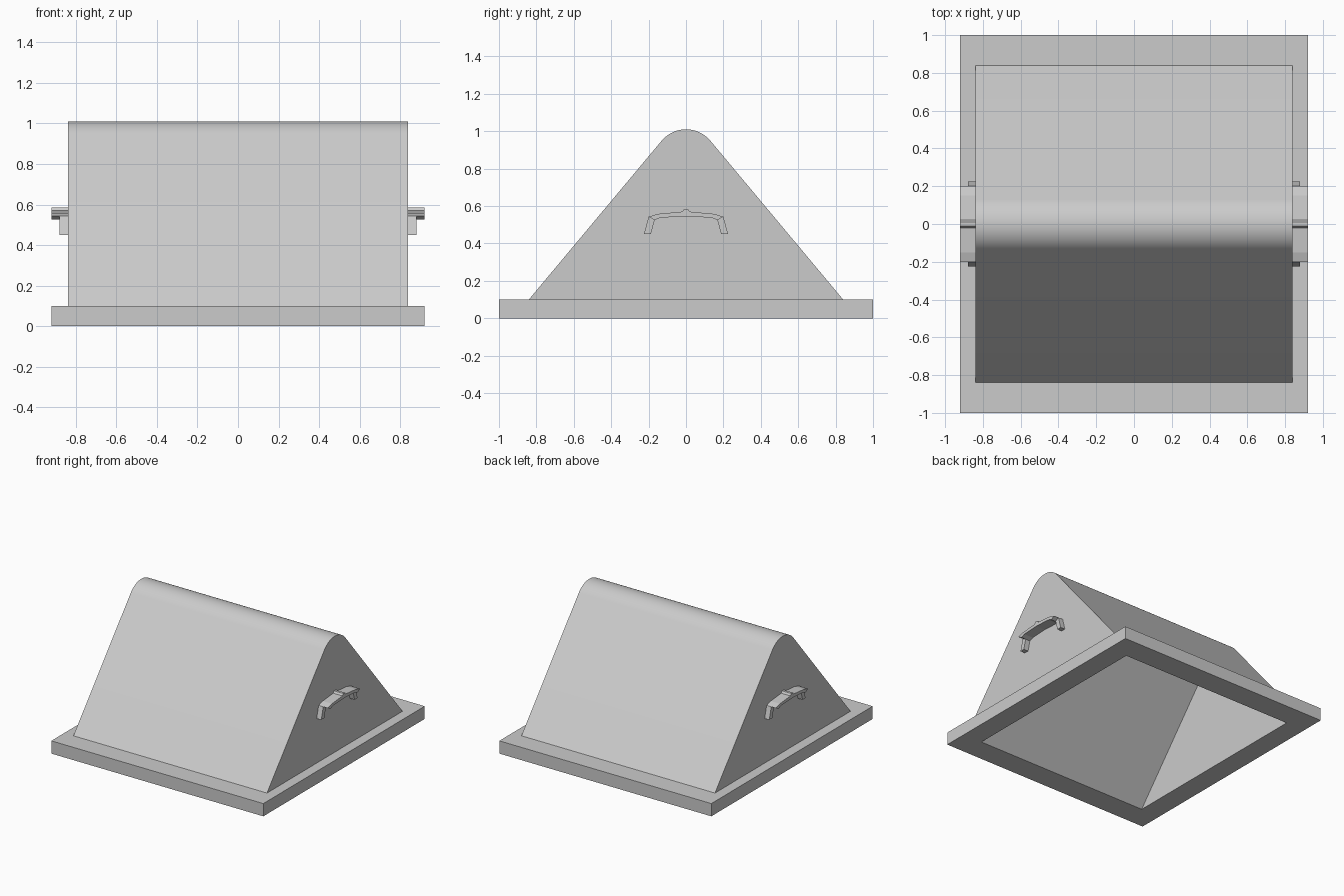
import bpy, bmesh
from math import sin, cos, radians

cube = bpy.data.objects.get("Cube")
if cube:
    bpy.data.objects.remove(cube, do_unlink=True)

# One plain grey for every part
grey = bpy.data.materials.new("plain_grey")
grey.use_nodes = True
colour = (0.6, 0.6, 0.6, 1)
grey.diffuse_color = colour
grey.node_tree.nodes["Principled BSDF"].inputs["Base Color"].default_value = colour

FRAME_TOP = 0.10
HALF_X = 0.84          # half length of the roof
THICK = 0.085          # wall thickness
RIDGE_R, RIDGE_Z = 0.17, 0.84
SLOPE = radians(50.1)


def extrude(name, profile, x0, x1):
    """Prism from a (y, z) profile running between x0 and x1."""
    bm = bmesh.new()
    face = bm.faces.new([bm.verts.new((x0, y, z)) for y, z in profile])
    side = bmesh.ops.extrude_face_region(bm, geom=[face])["geom"]
    moved = [g for g in side if isinstance(g, bmesh.types.BMVert)]
    bmesh.ops.translate(bm, verts=moved, vec=(x1 - x0, 0, 0))
    bmesh.ops.recalc_face_normals(bm, faces=bm.faces)
    mesh = bpy.data.meshes.new(name)
    bm.to_mesh(mesh)
    bm.free()
    mesh.materials.append(grey)
    obj = bpy.data.objects.new(name, mesh)
    bpy.context.collection.objects.link(obj)
    return obj


def gable(radius, bottom, steps=24):
    """Steep gable with a rounded ridge, cut off flat at the bottom."""
    arc = []
    for i in range(steps + 1):
        a = -SLOPE + 2 * SLOPE * i / steps
        arc.append((radius * sin(a), RIDGE_Z + radius * cos(a)))
    y, z = arc[-1]
    foot = y + (z - bottom) * cos(SLOPE) / sin(SLOPE)
    return [(-foot, bottom)] + arc + [(foot, bottom)]


def activate(obj):
    bpy.ops.object.select_all(action="DESELECT")
    obj.select_set(True)
    bpy.context.view_layer.objects.active = obj


# Base frame and roof, both hollowed by the same inner gable
frame = extrude("base_frame", [(-1, 0), (1, 0), (1, FRAME_TOP), (-1, FRAME_TOP)], -0.92, 0.92)
roof = extrude("roof_cover", gable(RIDGE_R, FRAME_TOP), -HALF_X, HALF_X)
hollow = extrude("hollow_cutter", gable(RIDGE_R - THICK, -0.1), THICK - HALF_X, HALF_X - THICK)
hollow.hide_render = True
for part in (frame, roof):
    cut = part.modifiers.new("hollow", "BOOLEAN")
    cut.operation = "DIFFERENCE"
    cut.solver = "EXACT"
    cut.object = hollow
    activate(part)
    bpy.ops.object.modifier_apply(modifier=cut.name)
bpy.data.objects.remove(hollow, do_unlink=True)
activate(roof)
bpy.ops.object.shade_smooth_by_angle(angle=radians(30))

# Handles: a wide arched grip with a centre rib, on two narrower legs
grip_half = [(0.01, 0.585), (0.02, 0.57), (0.15, 0.558), (0.2, 0.543),
             (0.168, 0.525), (0.135, 0.538), (0.0, 0.545)]
grip = grip_half + [(-y, z) for y, z in reversed(grip_half[:-1])]
leg = [(0.2, 0.543), (0.225, 0.45), (0.188, 0.45), (0.168, 0.525)]
for side, s in (("left", 1), ("right", -1)):
    extrude(side + "_handle_grip", grip, s * HALF_X, s * 0.92)
    for end, f in (("back", 1), ("front", -1)):
        extrude(f"{side}_handle_{end}_leg", [(f * y, z) for y, z in leg],
                s * HALF_X, s * 0.88)
